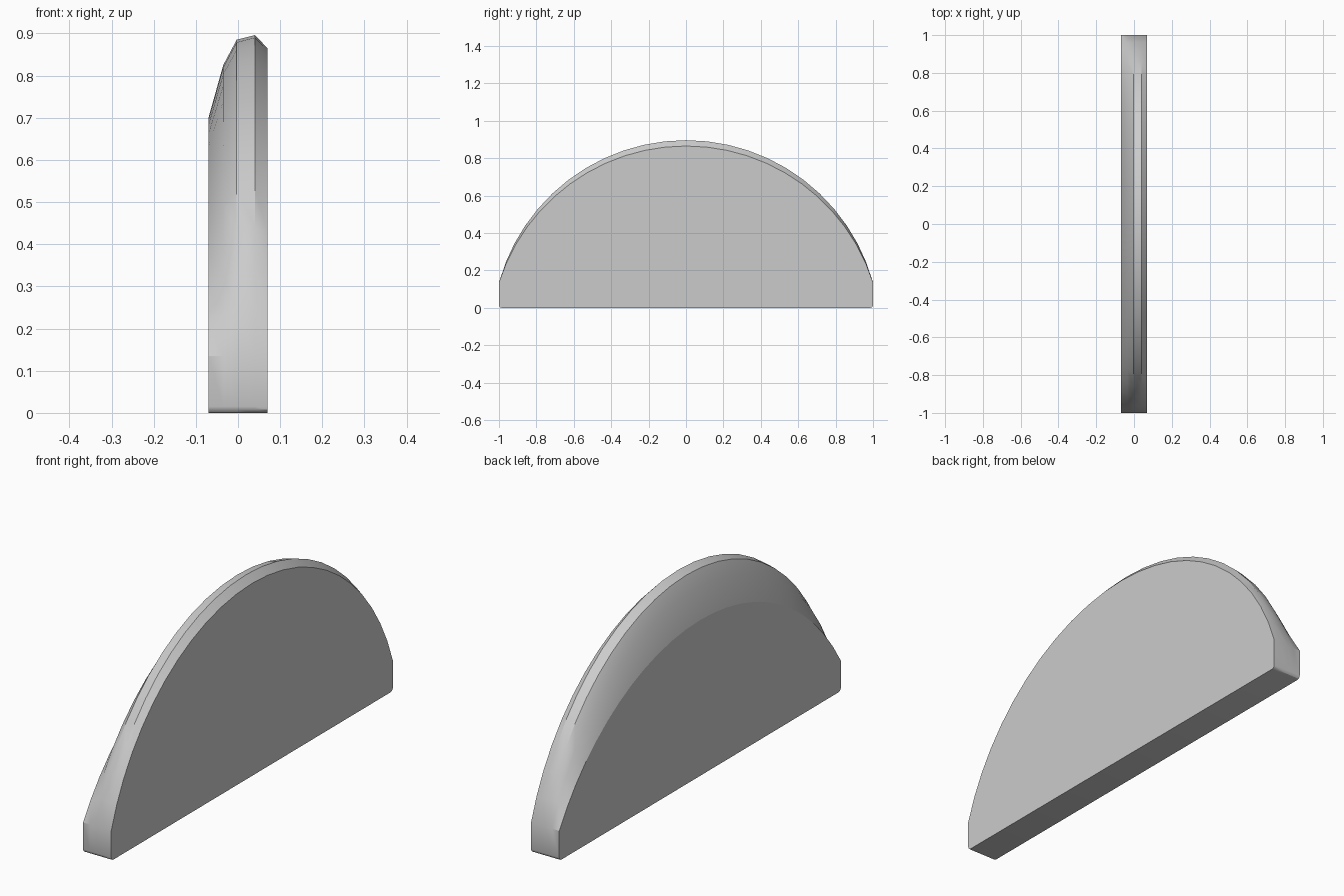
import bpy, bmesh
from math import sin, cos, asin, pi, radians

cube = bpy.data.objects.get("Cube")
if cube:
    bpy.data.objects.remove(cube)

grey = bpy.data.materials.new("plain grey")
grey.use_nodes = True
colour = (0.6, 0.6, 0.6, 1)
grey.diffuse_color = colour
grey.node_tree.nodes["Principled BSDF"].inputs["Base Color"].default_value = colour

SHOULDER = 0.135   # height where the arch meets the upright ends
ROUND = 0.015      # radius of the bottom corners
SEGMENTS = 24


def outline(top):
    """Closed half-disc outline (y, z) whose arch peaks at the given height."""
    rise = top - SHOULDER
    radius = (1 + rise * rise) / (2 * rise)
    half = asin(1 / radius)
    points = []
    for i in range(SEGMENTS + 1):
        a = half * (1 - 2 * i / SEGMENTS)
        points.append((radius * sin(a), top - radius + radius * cos(a)))
    for side in (-1, 1):
        corner = []
        for i in range(4):
            a = i * pi / 6
            corner.append((side * (1 - ROUND + ROUND * cos(a)), ROUND - ROUND * sin(a)))
        points += corner if side < 0 else corner[::-1]
    return points


# Cross-section of the curved rim: x position and peak height
rim = [(-0.07, 0.70), (-0.035, 0.825), (-0.003, 0.885), (0.04, 0.896), (0.07, 0.865)]

bm = bmesh.new()
rings = [[bm.verts.new((x, y, z)) for y, z in outline(top)] for x, top in rim]
for a, b in zip(rings, rings[1:]):
    for i in range(len(a)):
        j = (i + 1) % len(a)
        bm.faces.new((a[i], a[j], b[j], b[i]))
bm.faces.new(rings[0])
bm.faces.new(rings[-1])
bmesh.ops.recalc_face_normals(bm, faces=bm.faces[:])

mesh = bpy.data.meshes.new("half_disc_panel")
bm.to_mesh(mesh)
bm.free()
mesh.materials.append(grey)
panel = bpy.data.objects.new("half_disc_panel", mesh)
bpy.context.collection.objects.link(panel)

# Smooth rim with crisp ridges, flat side faces
bpy.ops.object.select_all(action="DESELECT")
panel.select_set(True)
bpy.context.view_layer.objects.active = panel
bpy.ops.object.shade_smooth_by_angle(angle=radians(30))
for face in mesh.polygons:
    if len(face.vertices) > 4:
        face.use_smooth = False
